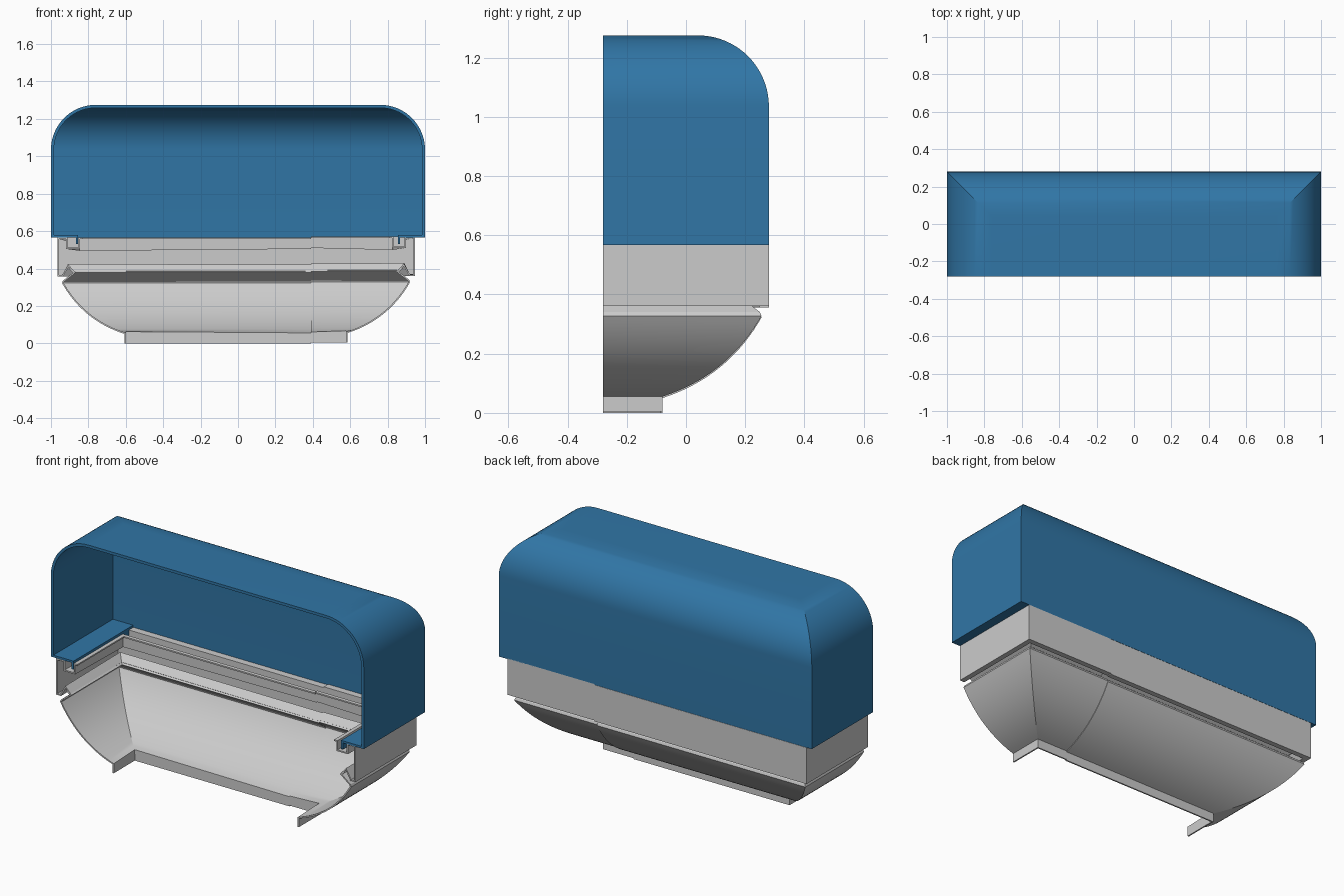
import bpy, bmesh, math

if "Cube" in bpy.data.objects:
    bpy.data.objects.remove(bpy.data.objects["Cube"])

FRONT, BACK = -0.28, 0.28
blue = bpy.data.materials.new("blue")
blue.diffuse_color = (0.03, 0.18, 0.38, 1)
blue.use_nodes = True
blue.node_tree.nodes["Principled BSDF"].inputs["Base Color"].default_value = blue.diffuse_color


def sweep(name, profile, path, thick, mat=None, cap=False):
    """Profile points are (inset, z); path points are (x, y, inward x, inward y)."""
    bm = bmesh.new()
    rows = [[bm.verts.new((x + d * ix, y + d * iy, z)) for x, y, ix, iy in path]
            for d, z in profile]
    for a, b in zip(rows, rows[1:]):
        for j in range(len(path) - 1):
            bm.faces.new((a[j], b[j], b[j + 1], a[j + 1]))
    if cap:
        bm.faces.new(rows[-1][::-1])
    me = bpy.data.meshes.new(name)
    bm.to_mesh(me)
    bm.free()
    ob = bpy.data.objects.new(name, me)
    bpy.context.collection.objects.link(ob)
    if mat:
        me.materials.append(mat)
    mod = ob.modifiers.new("thickness", 'SOLIDIFY')
    mod.thickness, mod.offset, mod.use_even_offset = thick, -1, True
    bpy.ops.object.select_all(action='DESELECT')
    bpy.context.view_layer.objects.active = ob
    ob.select_set(True)
    bpy.ops.object.modifier_apply(modifier=mod.name)
    bpy.ops.object.shade_smooth_by_angle(angle=math.radians(25))
    return ob


def left_path(x0, x1):
    return [(x0, FRONT, 1, 0), (x0, BACK, 1, -1), (x1, BACK, 0, -1)]


def right_path(x0, x1):
    return [(x0, BACK, 0, -1), (x1, BACK, -1, -1), (x1, FRONT, -1, 0)]


# Blue cover: straight wall, rounded shoulder, flat top, mitred back corners
R, TOP = 0.24, 1.275
shoulder = [(R - R * math.cos(a), TOP - R + R * math.sin(a))
            for a in (math.pi / 2 * i / 20 for i in range(21))]
cover_path = left_path(-1, 1)[:2] + right_path(-1, 1)[1:]
sweep("cover", [(0, 0.567)] + shoulder, cover_path, 0.016, blue, cap=True)

# Blue hooked lips along the bottom of both cover sides
lip = [(0.145, 0.53), (0.145, 0.579), (0.0, 0.579)]
sweep("cover_lip_left", lip[::-1],
      [(-1, FRONT, 1, 0), (-1, 0.27, 1, 0)], 0.012, blue)
sweep("cover_lip_right", lip[::-1],
      [(1, 0.27, -1, 0), (1, FRONT, -1, 0)], 0.012, blue)

# Grey wall band: lower hook, wall, upper channel
band = [(0.085, 0.38), (0.06, 0.408), (0.03, 0.356), (0, 0.356), (0, 0.566),
        (0.055, 0.566), (0.055, 0.513), (0.113, 0.513), (0.113, 0.566), (0.135, 0.566)]

# Grey bowl: bottom skirt, bulging curve, slanted rim lip
p, q, sag, n = (0.36, 0.05), (0.025, 0.322), 0.042, 18
ln = math.dist(p, q)
nx, nz = -(q[1] - p[1]) / ln, (q[0] - p[0]) / ln
bowl = [(0.36, 0.0)]
for i in range(n + 1):
    t = i / n
    k = 4 * sag * t * (1 - t)
    bowl.append((p[0] + (q[0] - p[0]) * t + nx * k, p[1] + (q[1] - p[1]) * t + nz * k))
bowl += [(0.03, 0.335), (0.085, 0.378), (0.065, 0.393)]

# Both grey parts come in two lengths, meeting at a slightly stepped seam
XL, XR, SEAM = -0.966, 0.945, 0.39
for name, prof in (("wall_band", band), ("bowl", bowl)):
    sweep(name + "_left", prof, left_path(XL, SEAM), 0.008)
    step = [(d, z + 0.005) for d, z in prof]
    sweep(name + "_right", step, right_path(SEAM, XR), 0.008)
